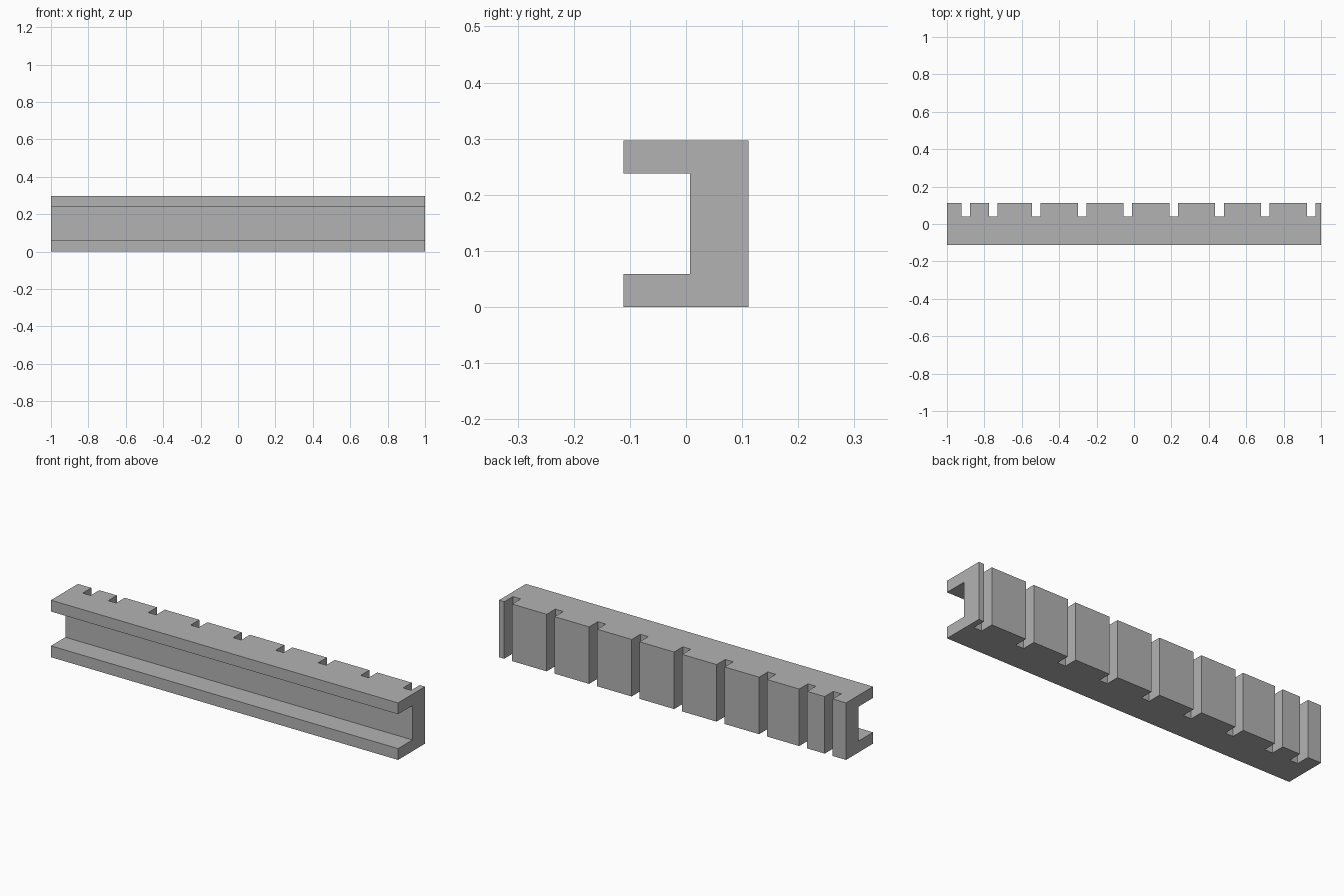
import bpy
import bmesh
from mathutils import Matrix, Vector

cube = bpy.data.objects.get("Cube")
if cube:
    bpy.data.objects.remove(cube, do_unlink=True)

HALF_LENGTH = 1.0
HALF_DEPTH = 0.111
HEIGHT = 0.297
FLANGE = 0.059        # thickness of the top and bottom flanges
WEB_FRONT = 0.007     # front face of the web
SLOT_WIDTH = 0.046
SLOT_FLOOR = 0.04     # how far the back slots reach in

# Plain grey for the whole beam
grey = bpy.data.materials.new("plain_grey")
grey.use_nodes = True
colour = (0.45, 0.45, 0.45, 1)
grey.diffuse_color = colour
grey.node_tree.nodes["Principled BSDF"].inputs["Base Color"].default_value = colour


def add_object(name, bm):
    bmesh.ops.recalc_face_normals(bm, faces=bm.faces)
    mesh = bpy.data.meshes.new(name)
    bm.to_mesh(mesh)
    bm.free()
    mesh.materials.append(grey)
    obj = bpy.data.objects.new(name, mesh)
    bpy.context.collection.objects.link(obj)
    return obj


# Channel beam: C-shaped profile drawn out along x
profile = [
    (-HALF_DEPTH, 0), (HALF_DEPTH, 0),
    (HALF_DEPTH, HEIGHT), (-HALF_DEPTH, HEIGHT),
    (-HALF_DEPTH, HEIGHT - FLANGE), (WEB_FRONT, HEIGHT - FLANGE),
    (WEB_FRONT, FLANGE), (-HALF_DEPTH, FLANGE),
]
bm = bmesh.new()
face = bm.faces.new([bm.verts.new((-HALF_LENGTH, y, z)) for y, z in profile])
drawn = bmesh.ops.extrude_face_region(bm, geom=[face])["geom"]
bmesh.ops.translate(bm, vec=(2 * HALF_LENGTH, 0, 0),
                    verts=[v for v in drawn if isinstance(v, bmesh.types.BMVert)])
beam = add_object("channel_beam", bm)

# Slot cutters: two closer slots at one end, then an even row
slots = [-0.9, -0.753] + [-0.522 + 0.2448 * i for i in range(7)]
bm = bmesh.new()
for x in slots:
    size = Vector((SLOT_WIDTH, 0.2, HEIGHT + 0.2))
    centre = Vector((x, SLOT_FLOOR + size.y / 2, HEIGHT / 2))
    bmesh.ops.create_cube(bm, size=1,
                          matrix=Matrix.Translation(centre) @ Matrix.Diagonal(size).to_4x4())
cutter = add_object("slot_cutter", bm)
cutter.hide_render = True

# Cut the slots, then drop the cutter
cut = beam.modifiers.new("back_slots", "BOOLEAN")
cut.operation = "DIFFERENCE"
cut.solver = "EXACT"
cut.object = cutter
bpy.context.view_layer.objects.active = beam
bpy.ops.object.modifier_apply(modifier=cut.name)
bpy.data.objects.remove(cutter, do_unlink=True)
